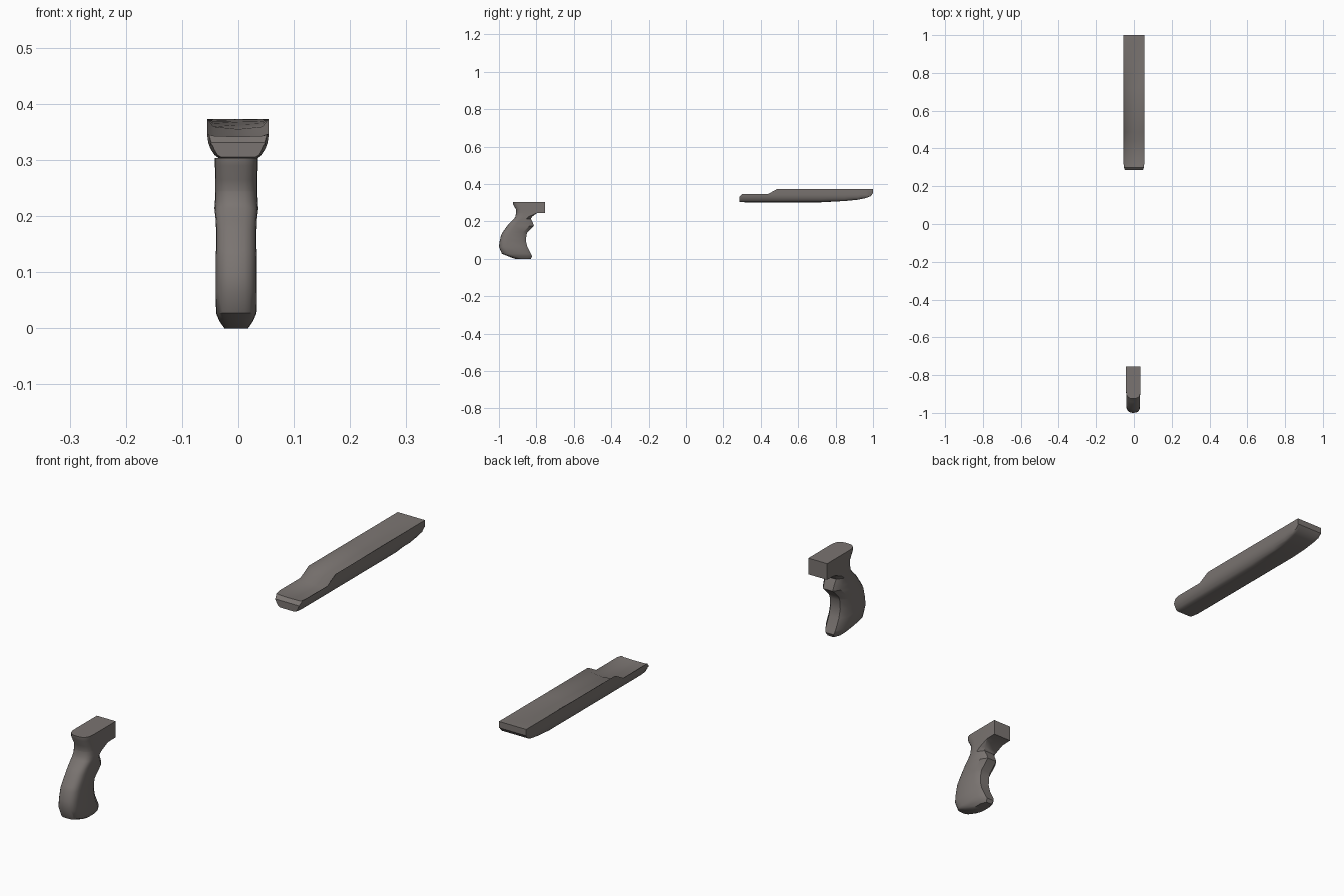
import bpy, bmesh, math

mat = bpy.data.materials.new("dark_warm_grey")
mat.diffuse_color = (0.195, 0.175, 0.165, 1)


def loft(name, rings, angle):
    """Skin closed rings of equal length and cap both ends."""
    bm = bmesh.new()
    vs = [[bm.verts.new(p) for p in r] for r in rings]
    n = len(vs[0])
    for a, b in zip(vs, vs[1:]):
        for i in range(n):
            j = (i + 1) % n
            bm.faces.new((a[i], a[j], b[j], b[i]))
    caps = [bm.faces.new(vs[0][::-1]), bm.faces.new(vs[-1])]
    bmesh.ops.triangulate(bm, faces=caps)
    bmesh.ops.recalc_face_normals(bm, faces=bm.faces)
    me = bpy.data.meshes.new(name)
    bm.to_mesh(me)
    bm.free()
    ob = bpy.data.objects.new(name, me)
    bpy.context.collection.objects.link(ob)
    me.materials.append(mat)
    bpy.ops.object.select_all(action='DESELECT')
    ob.select_set(True)
    bpy.context.view_layer.objects.active = ob
    bpy.ops.object.shade_smooth_by_angle(angle=math.radians(angle))
    return ob


# Grip: horizontal sections, round at the back, chamfered at the finger side
def grip_ring(z, yb, yf, hw, ch):
    xc, d = -0.0035, 0.042
    pts = [(hw * (1 - 0.45 * ch), yf), (hw, yf - 0.002 - 0.022 * ch)]
    for i in range(11):
        t = math.pi * i / 10
        c, s = math.cos(t), math.sin(t)
        pts.append((hw * math.copysign(abs(c) ** 0.75, c), yb + d - d * abs(s) ** 0.75))
    pts += [(-hw, yf - 0.002 - 0.022 * ch), (-hw * (1 - 0.45 * ch), yf)]
    return [(x + xc, y, z) for x, y in pts]


grip_sections = [
    # z, back y, finger-side y, half width, chamfer
    (0.000, -0.915, -0.830, 0.021, 1), (0.013, -0.950, -0.823, 0.030, 1),
    (0.027, -0.984, -0.829, 0.036, 1), (0.064, -1.000, -0.848, 0.0365, 1),
    (0.095, -0.996, -0.856, 0.0365, 1), (0.128, -0.988, -0.853, 0.0365, 1),
    (0.142, -0.980, -0.848, 0.036, 1), (0.176, -0.956, -0.813, 0.036, 1),
    (0.192, -0.943, -0.819, 0.0365, 1), (0.214, -0.919, -0.830, 0.039, 1),
    (0.226, -0.912, -0.822, 0.038, 0.7), (0.244, -0.909, -0.797, 0.0375, 0),
    (0.245, -0.909, -0.755, 0.0375, 0), (0.265, -0.910, -0.755, 0.0375, 0),
    (0.290, -0.924, -0.755, 0.0380, 0), (0.304, -0.925, -0.755, 0.0380, 0),
]
loft("pistol_grip", [grip_ring(*s) for s in grip_sections], 40)

# Fore-end: lengthwise sections with a rounded underside and shallow top channel
bowl = [(1.0, 0.342), (0.965, 0.330), (0.89, 0.319), (0.77, 0.309), (0.62, 0.303), (0.3, 0.302)]


def fore_ring(y, zt, zb, hw, dip):
    side = [(0.80, zt - dip * 0.75), (1.0, zt)]
    side += [(x, min(max(z, zb), zt - 0.004)) for x, z in bowl]
    pts = [(0, zt - dip)] + side + [(-x, z) for x, z in reversed(side)]
    return [(x * hw, y, z) for x, z in pts]


fore_sections = [
    # y, top z, bottom z, half width, channel depth
    (0.285, 0.331, 0.305, 0.048, 0.000), (0.298, 0.345, 0.303, 0.052, 0.003),
    (0.320, 0.347, 0.302, 0.055, 0.008), (0.440, 0.347, 0.302, 0.055, 0.012),
    (0.487, 0.373, 0.302, 0.055, 0.018), (0.720, 0.373, 0.302, 0.055, 0.010),
    (0.850, 0.373, 0.309, 0.055, 0.005), (0.920, 0.373, 0.316, 0.055, 0.003),
    (0.963, 0.373, 0.325, 0.055, 0.001), (0.987, 0.373, 0.335, 0.055, 0.000),
    (1.000, 0.373, 0.350, 0.055, 0.000),
]
loft("fore_end", [fore_ring(*s) for s in fore_sections], 40)
